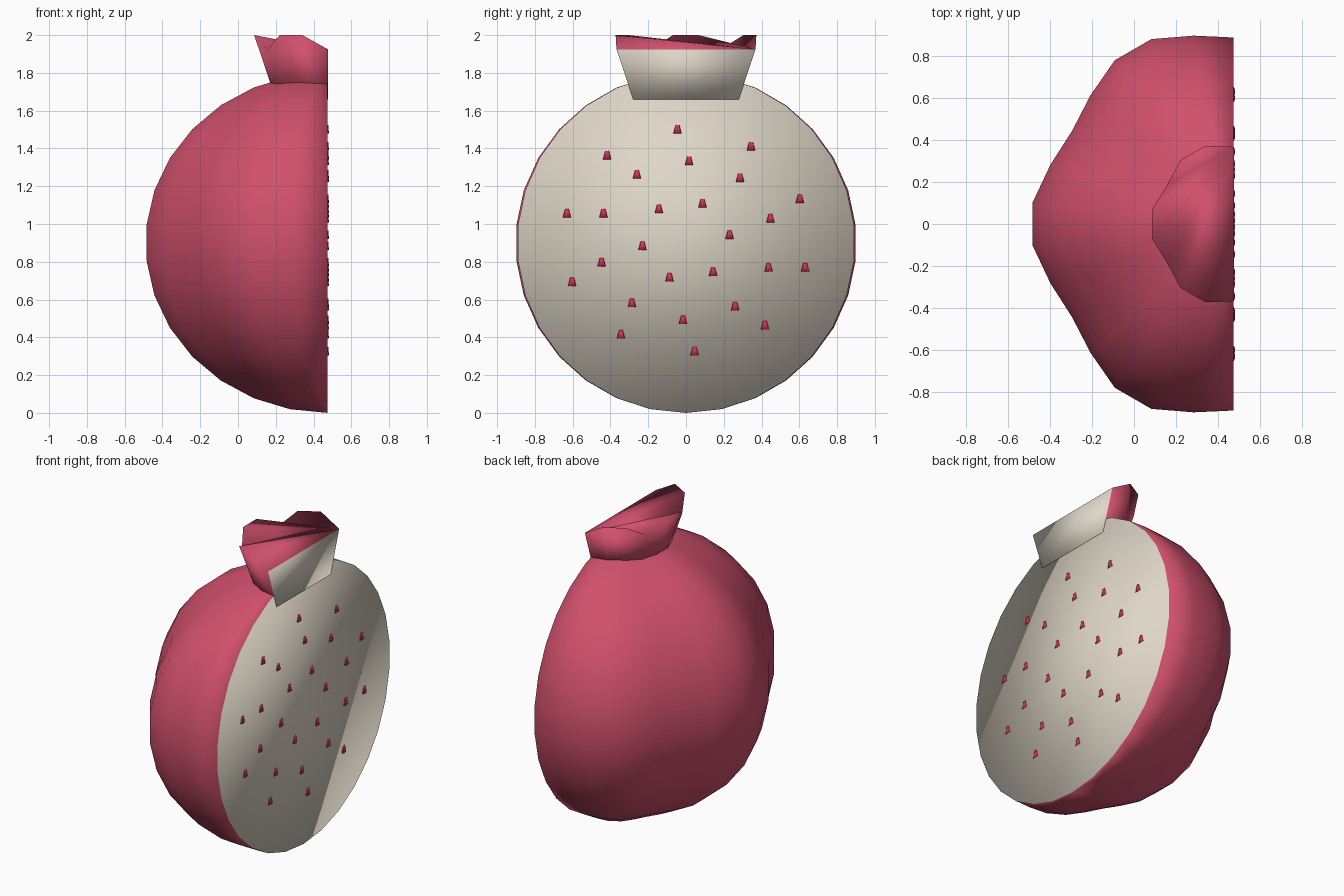
import bpy
import bmesh
from math import sin, cos, radians
from mathutils import Matrix, Vector

CUT_X = 0.475     # plane of the cut
CENTRE_Z = 0.9

if "Cube" in bpy.data.objects:
    bpy.data.objects.remove(bpy.data.objects["Cube"])


def make_material(name, colour):
    mat = bpy.data.materials.new(name)
    mat.use_nodes = True
    mat.diffuse_color = (*colour, 1)
    mat.node_tree.nodes["Principled BSDF"].inputs["Base Color"].default_value = (*colour, 1)
    return mat


rind = make_material("rind_red", (0.63, 0.08, 0.15))
flesh = make_material("flesh_cream", (0.73, 0.67, 0.57))
seed_red = make_material("seed_red", (0.66, 0.03, 0.10))


def add_object(name, bm, materials):
    bmesh.ops.recalc_face_normals(bm, faces=bm.faces[:])
    for face in bm.faces:
        face.smooth = True
    mesh = bpy.data.meshes.new(name)
    bm.to_mesh(mesh)
    bm.free()
    for mat in materials:
        mesh.materials.append(mat)
    obj = bpy.data.objects.new(name, mesh)
    bpy.context.collection.objects.link(obj)
    return obj


def polar(angle, radius, z, x=CUT_X):
    """Point around the cut's axis; angle 0 points to -x."""
    a = radians(angle)
    return Vector((x - radius * cos(a), radius * sin(a), z))


def bridge(bm, lower, upper):
    for i in range(len(lower) - 1):
        bm.faces.new((lower[i], lower[i + 1], upper[i + 1], upper[i]))


def lobed(base, amount, angle):
    """Radius with six soft ridges around the fruit."""
    return base + amount * cos(radians(6 * angle))


# Fruit half: ridged hemisphere closed by the flat cut
bm = bmesh.new()
angles = range(-90, 91, 12)
rings = []
for lat in range(-78, 79, 12):
    c, s = cos(radians(lat)), sin(radians(lat))
    rings.append([bm.verts.new(polar(a, lobed(0.936, 0.042, a) * c, CENTRE_Z + CENTRE_Z * s))
                  for a in angles])
bottom = bm.verts.new((CUT_X, 0, 0))
top = bm.verts.new((CUT_X, 0, 2 * CENTRE_Z))
for lower, upper in zip(rings, rings[1:]):
    bridge(bm, lower, upper)
for pole, ring in ((bottom, rings[0]), (top, rings[-1])):
    for i in range(len(ring) - 1):
        bm.faces.new((pole, ring[i], ring[i + 1]))
cut = bm.faces.new([bottom] + [r[0] for r in rings] + [top] + [r[-1] for r in reversed(rings)])
cut.material_index = 1
add_object("fruit_half", bm, (rind, flesh))

# Crown: flared half collar with raised tips and a folded lid
bm = bmesh.new()
base, rim = [], []
crown_x = CUT_X + 0.001
for a in range(-90, 91, 20):
    tip = cos(radians(6 * a)) > 0
    base.append(bm.verts.new(polar(a, 0.28, 1.66, crown_x)))
    rim.append(bm.verts.new(polar(a, lobed(0.387, 0.019, a), 2.0 if tip else 1.925, crown_x)))
bridge(bm, base, rim)
bm.faces.new(base)
for i in range(len(rim) - 2):
    bm.faces.new((rim[-1], rim[i], rim[i + 1]))
crown_cut = bm.faces.new((base[0], base[-1], rim[-1], rim[0]))
crown_cut.material_index = 1
add_object("crown", bm, (rind, flesh))

# Seeds: three oval rings of small flattened cones on the cut
bm = bmesh.new()
for count, radius, offset in ((6, 0.233, 8), (10, 0.465, 16), (10, 0.65, 22)):
    for i in range(count):
        a = radians(offset + 360 * i / count)
        place = Matrix.Translation((CUT_X, radius * cos(a), 0.914 + 0.905 * radius * sin(a)))
        bmesh.ops.create_cone(bm, cap_ends=True, segments=8, radius1=0.022, radius2=0.01,
                              depth=0.045, matrix=place @ Matrix.Diagonal((0.3, 1, 1, 1)))
add_object("seeds", bm, (seed_red,))
